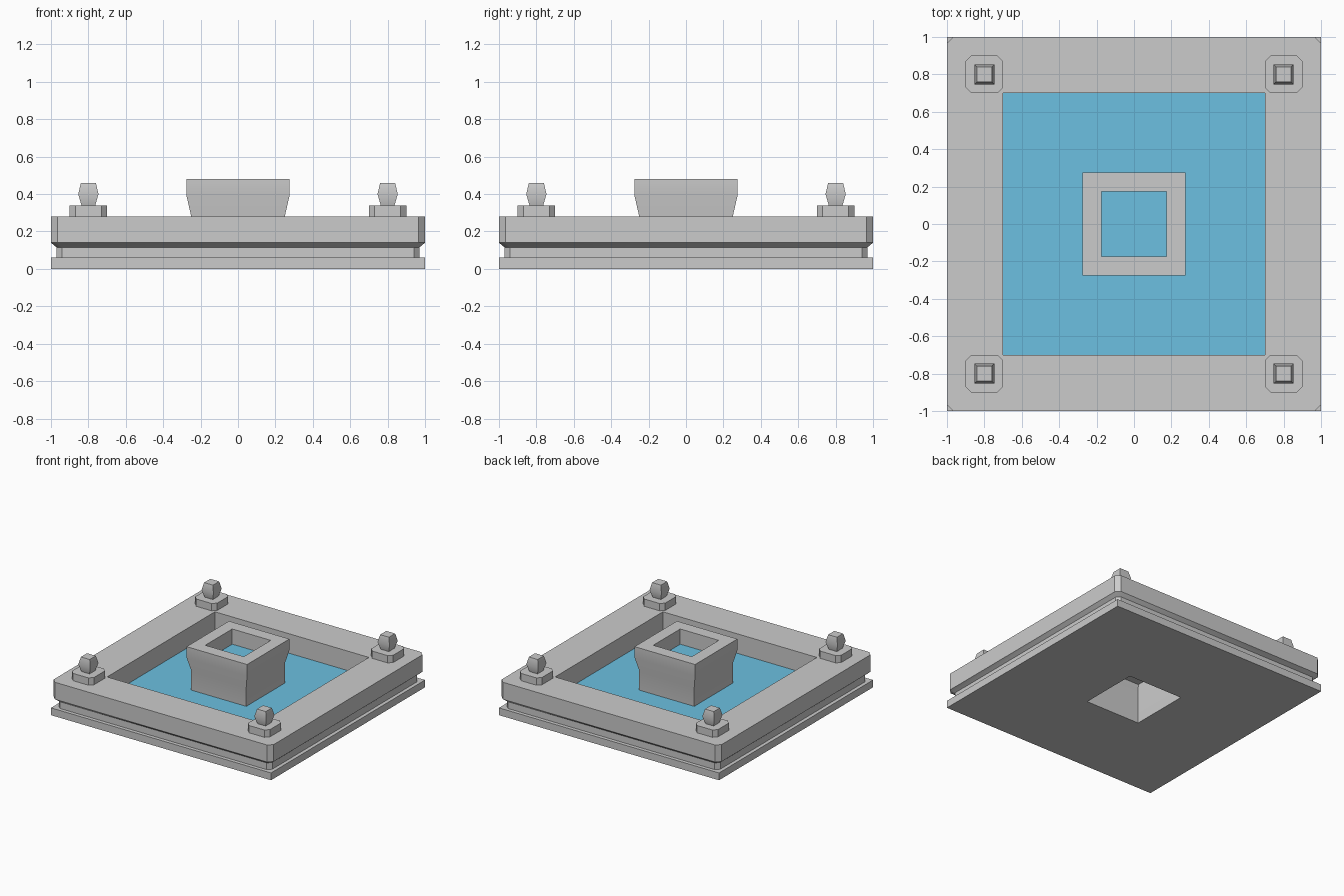
import bpy, bmesh, math

if "Cube" in bpy.data.objects:
    bpy.data.objects.remove(bpy.data.objects["Cube"])


def loft(name, sections, center=(0, 0), cap_start=False, cap_end=False, mat=None):
    """Skin square rings given as (half width, corner cut, z)."""
    bm = bmesh.new()
    rings = []
    for h, c, z in sections:
        k = h - c
        pts = [(h, -k), (h, k), (k, h), (-k, h), (-h, k), (-h, -k), (-k, -h), (k, -h)]
        rings.append([bm.verts.new((center[0] + x, center[1] + y, z)) for x, y in pts])
    for a, b in zip(rings, rings[1:]):
        for i in range(8):
            j = (i + 1) % 8
            bm.faces.new((a[i], a[j], b[j], b[i]))
    if cap_start:
        bm.faces.new(rings[0][::-1])
    if cap_end:
        bm.faces.new(rings[-1])
    bmesh.ops.remove_doubles(bm, verts=bm.verts[:], dist=1e-5)
    me = bpy.data.meshes.new(name)
    bm.to_mesh(me)
    bm.free()
    ob = bpy.data.objects.new(name, me)
    bpy.context.collection.objects.link(ob)
    if mat:
        me.materials.append(mat)
    bpy.ops.object.select_all(action='DESELECT')
    ob.select_set(True)
    bpy.context.view_layer.objects.active = ob
    bpy.ops.object.shade_smooth_by_angle(angle=math.radians(30))
    return ob


blue = bpy.data.materials.new("water_blue")
blue.diffuse_color = (0.15, 0.53, 0.75, 1)
blue.use_nodes = True
blue.node_tree.nodes["Principled BSDF"].inputs["Base Color"].default_value = blue.diffuse_color

# Basin: plinth, recessed band, chamfer and rim wall, open under the pedestal
loft("basin", [(0.25, 0, 0), (1, 0, 0), (1, 0, 0.06), (0.97, 0.03, 0.06),
               (0.97, 0.03, 0.115), (1, 0.035, 0.14), (1, 0.035, 0.28),
               (0.7, 0, 0.28), (0.7, 0, 0.12)])

# Pool water surrounding the pedestal
loft("pool_water", [(0.7, 0, 0.12), (0.25, 0, 0.12)], mat=blue)

# Hollow central pedestal with flared bowl
loft("pedestal", [(0.25, 0, 0), (0.25, 0, 0.28), (0.275, 0, 0.39), (0.275, 0, 0.48),
                  (0.175, 0, 0.48), (0.175, 0, 0.345)])
loft("bowl_floor", [(0.175, 0, 0.345), (0.264, 0, 0.345)], cap_start=True)
loft("bowl_water", [(0.175, 0, 0.355), (0.1, 0, 0.355)], cap_end=True, mat=blue)

# Corner posts: chamfered foot and faceted finial
for x in (-0.8, 0.8):
    for y in (-0.8, 0.8):
        loft("post_foot", [(0.1, 0.03, 0.28), (0.1, 0.03, 0.34)], (x, y), True, True)
        loft("post_finial", [(0.037, 0, 0.34), (0.054, 0, 0.4), (0.04, 0, 0.46)],
             (x, y), True, True)
